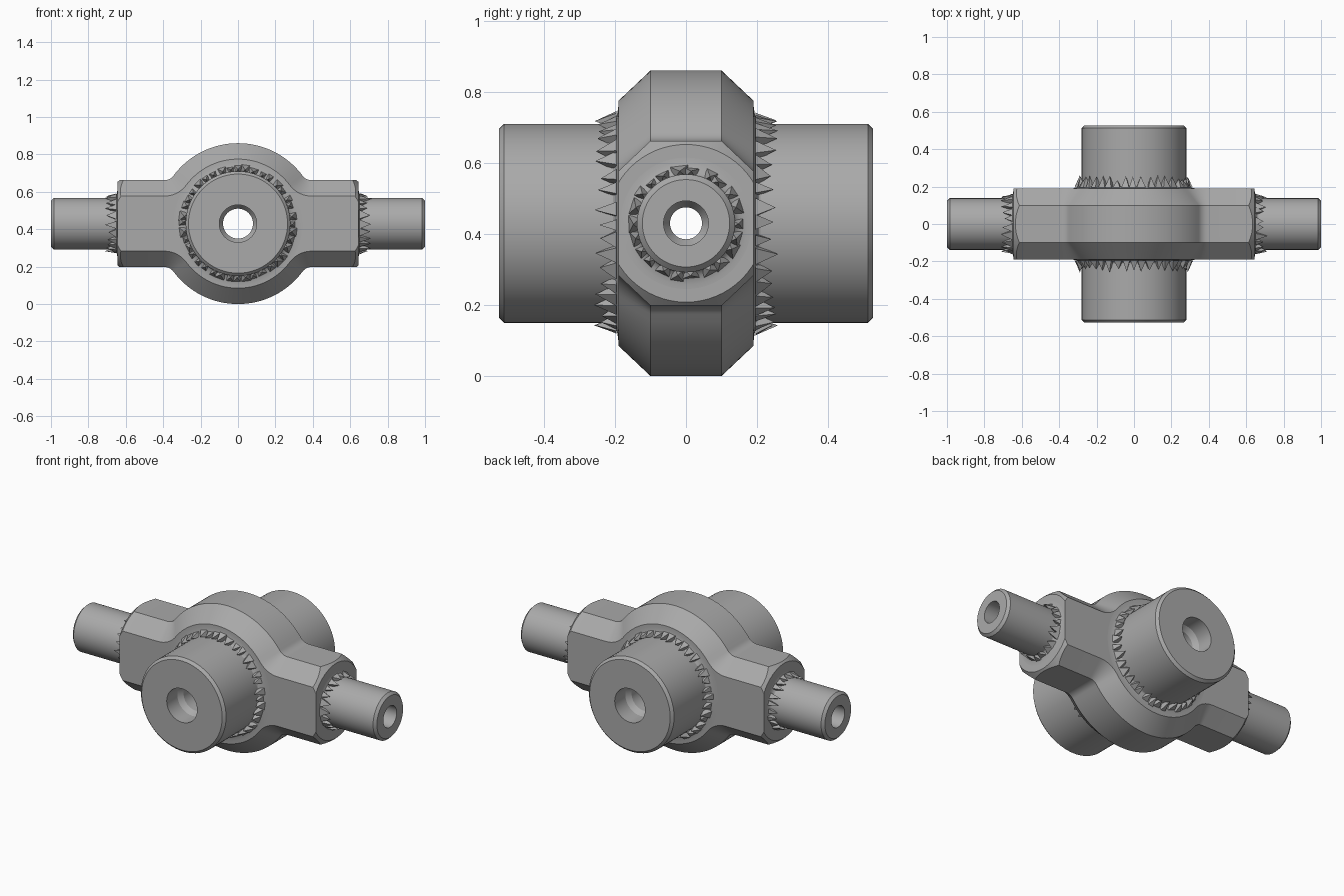
import bpy, bmesh, math, random
from math import sin, cos, pi, sqrt, atan2
from mathutils import Matrix

random.seed(4)
if "Cube" in bpy.data.objects:
    bpy.data.objects.remove(bpy.data.objects["Cube"])

CENTRE = 0.43     # height of both shaft axes
BAR_END = 0.645
SIDE = 0.19       # half depth of the body

metal = bpy.data.materials.new("Grey metal")
metal.use_nodes = True
grey = (0.4, 0.4, 0.4, 1)
metal.diffuse_color = grey
metal.node_tree.nodes["Principled BSDF"].inputs["Base Color"].default_value = grey


def finish(name, bm, turn=0, smooth=True):
    """Turn a bmesh about the vertical axis and make it an object."""
    bmesh.ops.recalc_face_normals(bm, faces=bm.faces)
    bm.transform(Matrix.Translation((0, 0, CENTRE)) @ Matrix.Rotation(turn, 4, "Z"))
    mesh = bpy.data.meshes.new(name)
    bm.to_mesh(mesh)
    bm.free()
    mesh.materials.append(metal)
    obj = bpy.data.objects.new(name, mesh)
    bpy.context.collection.objects.link(obj)
    if smooth:
        shade(obj)
    return obj


def shade(obj):
    bpy.ops.object.select_all(action="DESELECT")
    obj.select_set(True)
    bpy.context.view_layer.objects.active = obj
    bpy.ops.object.shade_smooth_by_angle(angle=math.radians(25))


def lathe(name, profile, turn=0, closed=True, steps=64):
    """Revolve (along, radius) points about x; ends are capped if not closed."""
    bm = bmesh.new()
    rings = [[bm.verts.new((x, r * cos(2 * pi * i / steps), r * sin(2 * pi * i / steps)))
              for i in range(steps)] for x, r in profile]
    pairs = list(zip(rings, rings[1:]))
    if closed:
        pairs.append((rings[-1], rings[0]))
    else:
        bm.faces.new(rings[0])
        bm.faces.new(rings[-1])
    for a, b in pairs:
        for i in range(steps):
            j = (i + 1) % steps
            bm.faces.new((a[i], a[j], b[j], b[i]))
    return finish(name, bm, turn)


def outline(d):
    """Disc blended into a bar, inset by d, as (x, z) points."""
    r, h, f = 0.43 - d, 0.232 - d, 0.06 + d
    cx, cz = sqrt((r + f) ** 2 - (h + f) ** 2), h + f
    join = atan2(cz, cx)
    quarter = [(BAR_END, h)]
    for i in range(9):      # concave blend
        a = -pi / 2 - (pi / 2 - join) * i / 8
        quarter.append((cx + f * cos(a), cz + f * sin(a)))
    for i in range(1, 17):  # rounded crown
        a = join + (pi / 2 - join) * i / 16
        quarter.append((r * cos(a), r * sin(a)))
    half = quarter + [(-x, z) for x, z in reversed(quarter[:-1])]
    return half + [(-x, -z) for x, z in half]


# Body: chamfered disc and bar
bm = bmesh.new()
rings = [[bm.verts.new((x, y, z)) for x, z in outline(d)]
         for y, d in ((-SIDE, 0.085), (-0.1, 0), (0.1, 0), (SIDE, 0.085))]
bm.faces.new(rings[0])
bm.faces.new(rings[-1])
for a, b in zip(rings, rings[1:]):
    for i in range(len(a)):
        j = (i + 1) % len(a)
        bm.faces.new((a[i], a[j], b[j], b[i]))
body = finish("body", bm, smooth=False)

# Rounded bar ends, and bores running right through
cutters = [
    ("INTERSECT", lathe("end_trimmer", [(-BAR_END, 0.222), (-0.6, 0.265), (-0.5, 0.6),
                                        (0.5, 0.6), (0.6, 0.265), (BAR_END, 0.222)], closed=False)),
    ("DIFFERENCE", lathe("long_bore", [(-1, 0.045), (1, 0.045)], closed=False)),
    ("DIFFERENCE", lathe("cross_bore", [(-1, 0.08), (1, 0.08)], pi / 2, closed=False)),
]
bpy.context.view_layer.objects.active = body
for operation, cutter in cutters:
    mod = body.modifiers.new(cutter.name, "BOOLEAN")
    mod.operation, mod.object, mod.solver = operation, cutter, "EXACT"
    bpy.ops.object.modifier_apply(modifier=mod.name)
    bpy.data.objects.remove(cutter)
shade(body)


def teeth(name, turn, base, reach, radius, spread, count):
    """Ring of uneven pointed burrs around the foot of a tube."""
    bm = bmesh.new()
    step = 2 * pi / count
    for i in range(count):
        a = step * (i + random.uniform(-0.2, 0.2))
        w = step * random.uniform(0.3, 0.55)
        tip = base + reach * random.uniform(0.6, 1)
        out = radius + spread * random.uniform(0.6, 1)
        points = [(base, out, a - w), (base, out, a + w),
                  (base, radius - 0.01, a + w), (base, radius - 0.01, a - w),
                  (tip, radius + 0.01, a)]
        v = [bm.verts.new((x, r * cos(t), r * sin(t))) for x, r, t in points]
        bm.faces.new(v[:4])
        for k in range(4):
            bm.faces.new((v[k], v[(k + 1) % 4], v[4]))
    finish(name, bm, turn, smooth=False)


def tube(name, turn, start, end, radius, bore, inner, foot, rise, count):
    """Hollow stub with a bevelled rim, a flared foot and a ring of burrs."""
    b = 0.015
    lathe(name, [(start - 0.01, inner), (start - 0.01, radius), (end - b, radius),
                 (end, radius - b), (end, bore), (end - 0.1, bore), (end - 0.13, inner)], turn)
    flare = [(start - 0.01, foot)]
    for i in range(7):
        a = pi / 2 * i / 6
        flare.append((start + rise * (1 - cos(a)), foot - (foot - radius) * sin(a)))
    flare.append((start - 0.01, radius - 0.005))
    lathe(name + "_flare", flare, turn)
    teeth(name + "_burrs", turn, start + 0.005, rise + 0.045, radius, (foot - radius) * 0.6, count)


# Wide hubs front and back, slim shafts left and right
for side, turn in (("front", -pi / 2), ("back", pi / 2)):
    tube(side + "_hub", turn, SIDE, 0.527, 0.28, 0.1, 0.08, 0.345, 0.02, 40)
for side, turn in (("left", 0), ("right", pi)):
    tube(side + "_shaft", turn, BAR_END, 1.0, 0.138, 0.063, 0.045, 0.185, 0.02, 22)
